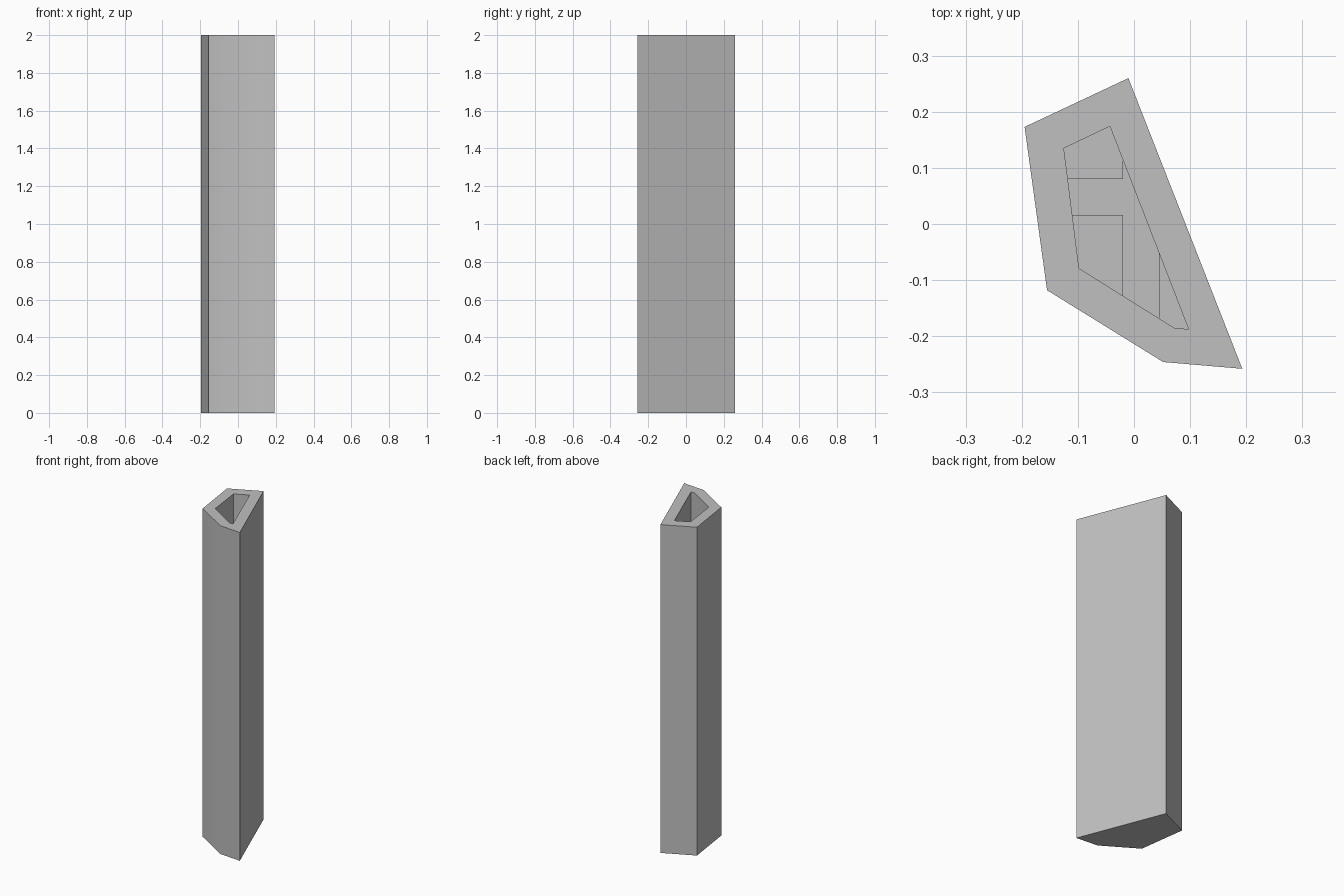
import bpy
import bmesh
import math

cube = bpy.data.objects.get("Cube")
if cube:
    bpy.data.objects.remove(cube, do_unlink=True)

HEIGHT = 2.0
FLOOR = 0.1

grey = bpy.data.materials.new("concrete grey")
grey.use_nodes = True
colour = (0.53, 0.53, 0.53, 1)
grey.diffuse_color = colour
grey.node_tree.nodes["Principled BSDF"].inputs["Base Color"].default_value = colour


def ring(bm, points, z):
    return [bm.verts.new((x, y, z)) for x, y in points]


def bridge(bm, a, b):
    n = len(a)
    for i in range(n):
        j = (i + 1) % n
        bm.faces.new((a[i], a[j], b[j], b[i]))


def finish(bm, name):
    bmesh.ops.recalc_face_normals(bm, faces=bm.faces)
    mesh = bpy.data.meshes.new(name)
    bm.to_mesh(mesh)
    bm.free()
    mesh.materials.append(grey)
    obj = bpy.data.objects.new(name, mesh)
    bpy.context.collection.objects.link(obj)
    bpy.ops.object.select_all(action="DESELECT")
    obj.select_set(True)
    bpy.context.view_layer.objects.active = obj
    bpy.ops.object.shade_smooth_by_angle(angle=math.radians(30))
    return obj


def prism(name, points, low, high):
    bm = bmesh.new()
    base, top = ring(bm, points, low), ring(bm, points, high)
    bridge(bm, base, top)
    bm.faces.new(base)
    bm.faces.new(top)
    return finish(bm, name)


# Hollow tower shell: outer wall, rim, shaft wall and closed floors
outer = [(-0.195, 0.173), (-0.155, -0.118), (0.052, -0.246),
         (0.193, -0.258), (-0.01, 0.26)]
inner = [(-0.125, 0.135), (-0.098, -0.079), (0.073, -0.186),
         (0.097, -0.187), (-0.043, 0.174)]
bm = bmesh.new()
rings = [ring(bm, outer, 0), ring(bm, outer, HEIGHT),
         ring(bm, inner, HEIGHT), ring(bm, inner, FLOOR)]
for lower, upper in zip(rings, rings[1:]):
    bridge(bm, lower, upper)
bm.faces.new(rings[0])
bm.faces.new(rings[-1])
finish(bm, "tower_shell")

# Stepped blocks on the shaft floor, keyed into the shell walls
prism("back_block", [(-0.13, 0.08), (-0.02, 0.08), (-0.02, 0.13),
                     (-0.04, 0.18), (-0.135, 0.14)], FLOOR - 0.02, 0.2)
prism("front_block", [(-0.12, 0.016), (-0.105, -0.085), (-0.02, -0.138),
                      (-0.02, 0.016)], FLOOR - 0.02, 0.2)
prism("side_block", [(0.045, -0.175), (0.072, -0.192), (0.105, -0.192),
                     (0.045, -0.04)], FLOOR - 0.02, 0.2)
